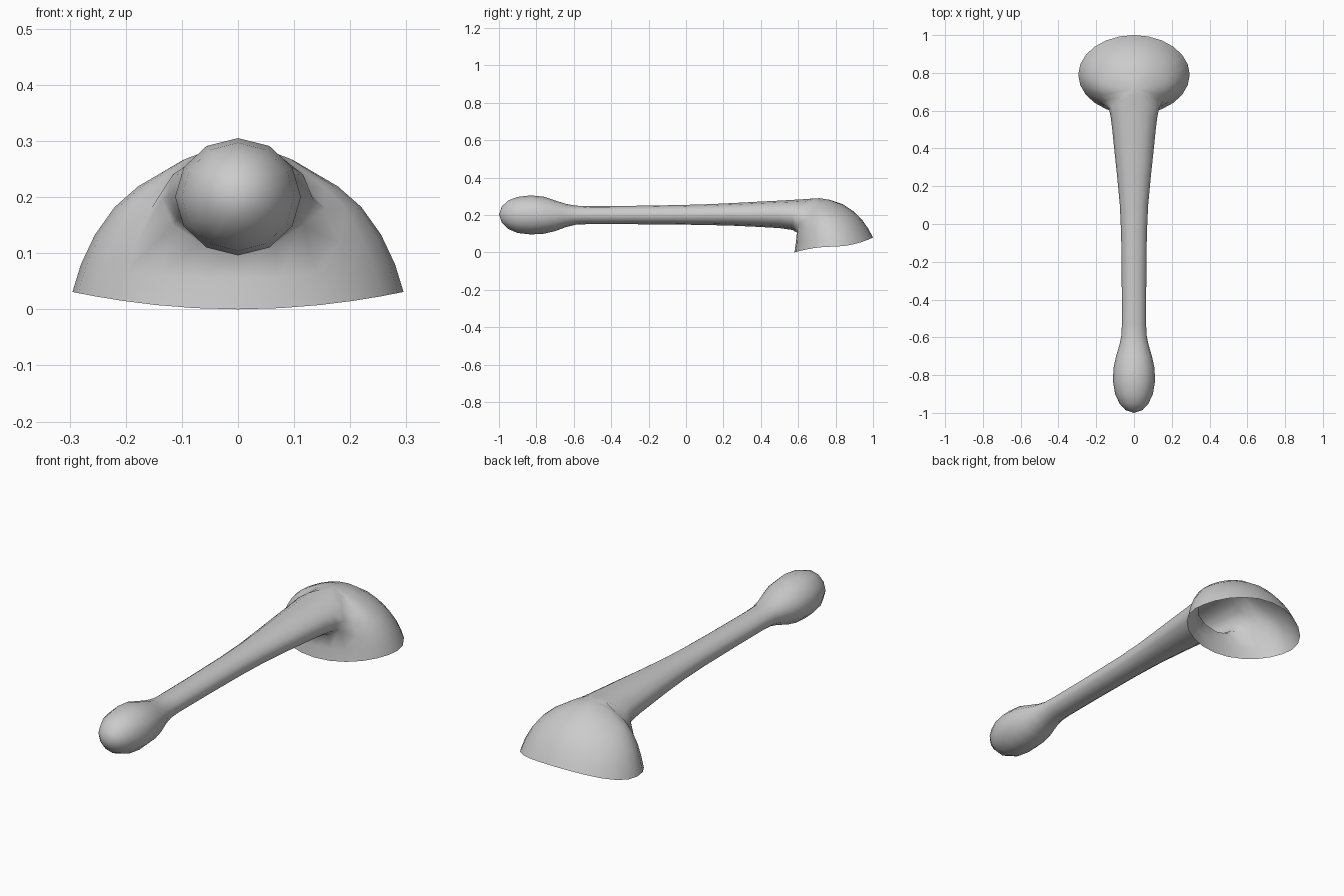
import bpy, bmesh
from math import sin, cos, pi

if "Cube" in bpy.data.objects:
    bpy.data.objects.remove(bpy.data.objects["Cube"])

bm = bmesh.new()
SIDES, COLS = 12, 24

# Handle: (y, half width, bottom z, top z), from the bulb end to the scoop
handle = [(-0.985, .045, .160, .245), (-0.95, .077, .125, .278), (-0.90, .100, .104, .297),
          (-0.83, .112, .096, .305), (-0.76, .108, .100, .298), (-0.70, .095, .114, .278),
          (-0.64, .077, .136, .259), (-0.59, .067, .148, .250), (-0.53, .064, .151, .248),
          (-0.30, .065, .151, .249), (-0.05, .068, .149, .253), (0.10, .075, .147, .257),
          (0.25, .089, .143, .264), (0.40, .105, .136, .272), (0.50, .115, .130, .277),
          (0.57, .124, .120, .281)]


def oval(y, w, lo, hi, lean=0):
    mid, r = (lo + hi) / 2, (hi - lo) / 2
    return [bm.verts.new((w * sin(a), y + lean * cos(a), mid + r * cos(a)))
            for a in (2 * pi * i / SIDES for i in range(SIDES))]


def join(a, b):
    n = len(a)
    for i in range(n):
        j = (i + 1) % n
        quad = (a[i], a[j], b[j], b[i])
        bm.faces.new(quad)


rings = [oval(*h) for h in handle]
collar = oval(.615, .134, .106, .285, .022)   # seam with the scoop
rings.append(collar)
tip = bm.verts.new((0, -1, .203))
for i in range(SIDES):
    bm.faces.new((tip, rings[0][(i + 1) % SIDES], rings[0][i]))
for a, b in zip(rings, rings[1:]):
    join(a, b)

# Scoop dome: (front y, back y, half width, front z, side z, back z), rim to crown
dome = [(.58, 1.0, .295, 0, .031, .08), (.588, .977, .280, .055, .080, .123),
        (.594, .945, .255, .105, .133, .170), (.61, .90, .220, .175, .182, .217),
        (.63, .84, .178, .215, .219, .257), (.675, .77, .098, .288, .266, .281)]


def dome_ring(yf, yb, w, zf, zs, zb):
    out = []
    for k in range(COLS):
        c = -cos(2 * pi * k / COLS)           # column 0 faces the handle
        z = zs + ((zb if c > 0 else zf) - zs) * c * c
        out.append((w * sin(2 * pi * k / COLS), (yf + yb) / 2 + (yb - yf) / 2 * c, z))
    return out


# Seam vertices of the handle collar replace the dome grid points around the opening
seam = {}
for k in range(-2, 3):
    seam[(4, k % COLS)] = collar[k % SIDES]
    seam[(2, k % COLS)] = collar[(6 - k) % SIDES]
seam[(3, 2)], seam[(3, COLS - 2)] = collar[3], collar[9]
opening = {(r, k % COLS) for r in (2, 3) for k in range(-2, 2)}
inside = {(3, k % COLS) for k in (-1, 0, 1)}

grid = [[None if (r, k) in inside else seam.get((r, k)) or bm.verts.new(p)
         for k, p in enumerate(dome_ring(*d))] for r, d in enumerate(dome)]
for r in range(len(dome) - 1):
    for k in range(COLS):
        if (r, k) not in opening:
            j = (k + 1) % COLS
            bm.faces.new((grid[r][k], grid[r][j], grid[r + 1][j], grid[r + 1][k]))
crown = bm.verts.new((0, .715, .290))
for k in range(COLS):
    bm.faces.new((grid[-1][k], grid[-1][(k + 1) % COLS], crown))

bmesh.ops.recalc_face_normals(bm, faces=bm.faces[:])
for f in bm.faces:
    f.smooth = True
mesh = bpy.data.meshes.new("scoop_with_handle")
bm.to_mesh(mesh)
bm.free()
bpy.context.collection.objects.link(bpy.data.objects.new("scoop_with_handle", mesh))
